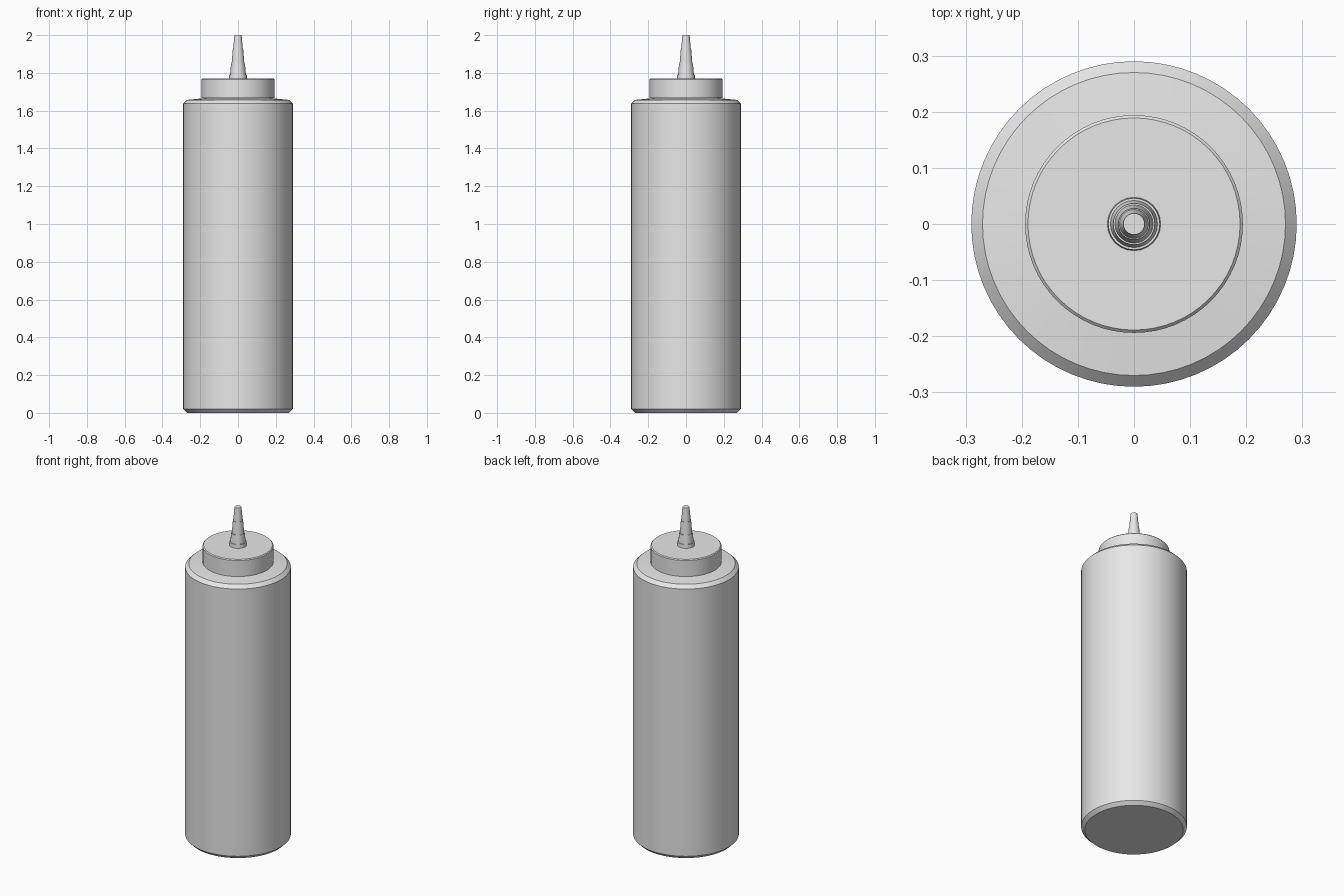
import bpy
import math

if "Cube" in bpy.data.objects:
    bpy.data.objects.remove(bpy.data.objects["Cube"])

SIDES = 64

plastic = bpy.data.materials.new("light_grey_plastic")
plastic.diffuse_color = (0.8, 0.8, 0.8, 1)
plastic.use_nodes = True
plastic.node_tree.nodes["Principled BSDF"].inputs["Base Color"].default_value = plastic.diffuse_color


def lathe(name, profile, sides=SIDES):
    """Revolve (radius, z) points about z and close both ends."""
    verts, faces = [], []
    for r, z in profile:
        for i in range(sides):
            a = 2 * math.pi * i / sides
            verts.append((r * math.cos(a), r * math.sin(a), z))
    for k in range(len(profile) - 1):
        for i in range(sides):
            j = (i + 1) % sides
            a, b = k * sides, (k + 1) * sides
            faces.append((a + i, a + j, b + j, b + i))
    faces.append(tuple(reversed(range(sides))))
    top = (len(profile) - 1) * sides
    faces.append(tuple(range(top, top + sides)))
    mesh = bpy.data.meshes.new(name)
    mesh.from_pydata(verts, [], faces)
    mesh.materials.append(plastic)
    obj = bpy.data.objects.new(name, mesh)
    bpy.context.collection.objects.link(obj)
    bpy.context.view_layer.objects.active = obj
    obj.select_set(True)
    bpy.ops.object.shade_smooth_by_angle(angle=math.radians(30))
    obj.select_set(False)
    return obj


# Bottle with chamfered base, chamfered shoulder and short neck
lathe("bottle", [(0.27, 0), (0.29, 0.02), (0.29, 1.637), (0.27, 1.657),
                 (0.18, 1.666), (0.18, 1.69)])

# Screw cap with a fine chamfer on its upper rim
lathe("cap", [(0.194, 1.668), (0.194, 1.765), (0.189, 1.77)])

# Stepped, tapering nozzle
lathe("nozzle", [(0.048, 1.765), (0.046, 1.792), (0.042, 1.792),
                 (0.037, 1.845), (0.034, 1.845), (0.028, 1.92),
                 (0.026, 1.92), (0.019, 2.0)], 24)
